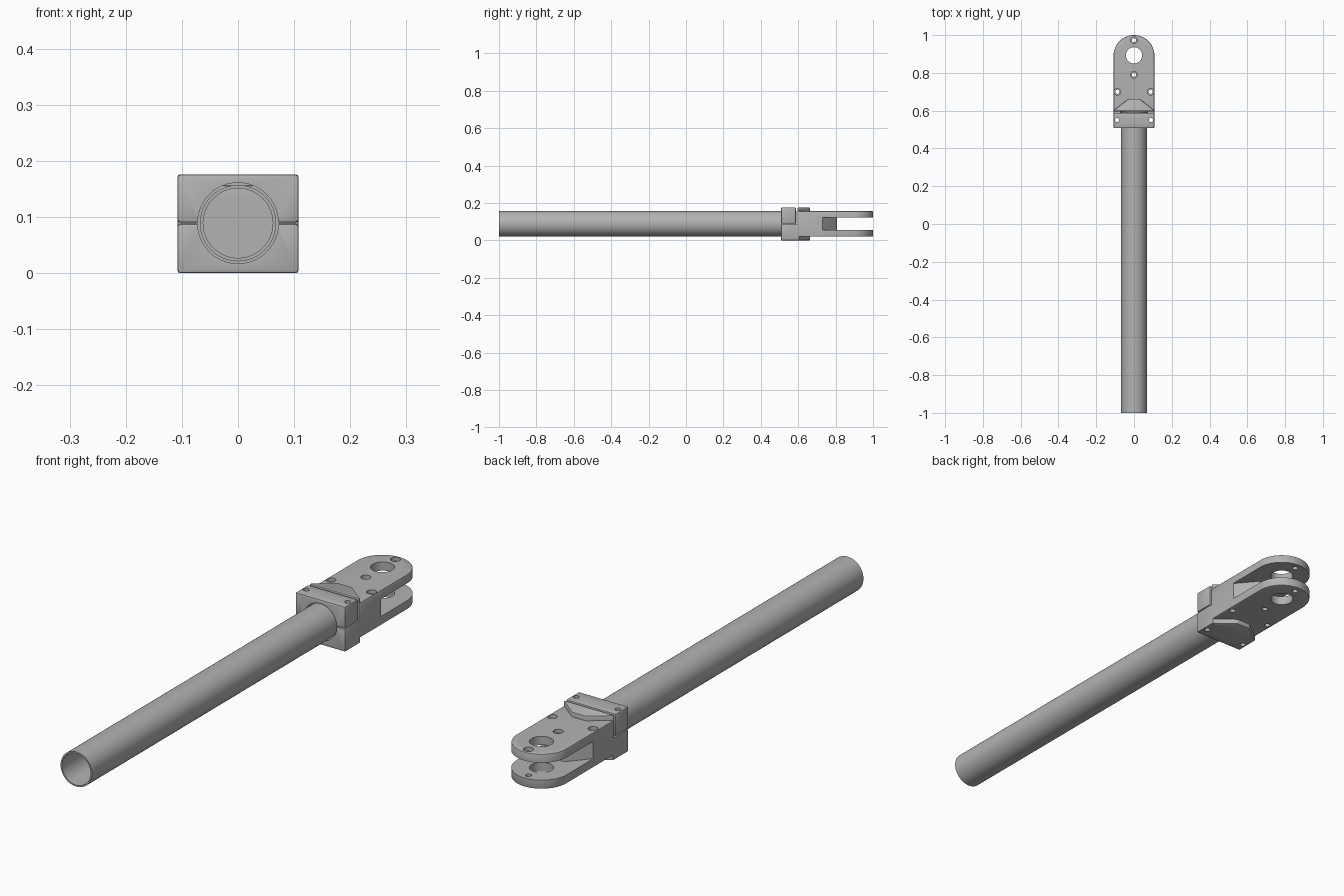
import bpy, bmesh
from math import pi, sin, cos

cube = bpy.data.objects.get("Cube")
if cube:
    bpy.data.objects.remove(cube)

mat = bpy.data.materials.new("machined grey")
mat.use_nodes = True
GREY = (0.45, 0.45, 0.45, 1)
mat.diffuse_color = GREY
mat.node_tree.nodes["Principled BSDF"].inputs["Base Color"].default_value = GREY

AXIS_Z = 0.089   # height of the tube axis and clamp split
HALF = 0.108     # half width of clamp and fork


def prism(name, outline, z0, z1, bevel=0.0):
    """Extrude an xy outline from z0 to z1, with optional rounded edges."""
    bm = bmesh.new()
    face = bm.faces.new([bm.verts.new((x, y, z0)) for x, y in outline])
    top = bmesh.ops.extrude_face_region(bm, geom=[face])["geom"]
    bmesh.ops.translate(bm, vec=(0, 0, z1 - z0),
                        verts=[v for v in top if isinstance(v, bmesh.types.BMVert)])
    bmesh.ops.recalc_face_normals(bm, faces=bm.faces)
    if bevel:
        sharp = [e for e in bm.edges if e.calc_face_angle() > 0.5]
        bmesh.ops.bevel(bm, geom=sharp, offset=bevel, segments=2,
                        profile=0.5, affect='EDGES')
    mesh = bpy.data.meshes.new(name)
    bm.to_mesh(mesh)
    bm.free()
    mesh.materials.append(mat)
    obj = bpy.data.objects.new(name, mesh)
    bpy.context.collection.objects.link(obj)
    return obj


def box(name, x, y0, y1, z0, z1, bevel=0.0):
    return prism(name, [(-x, y0), (x, y0), (x, y1), (-x, y1)], z0, z1, bevel)


def circle(r, x=0, y=0, n=32):
    return [(x + r * cos(2 * pi * i / n), y + r * sin(2 * pi * i / n)) for i in range(n)]


def drum_y(name, r, y0, y1):
    """Solid cylinder lying along y on the tube axis."""
    obj = prism(name, circle(r, n=48), -y1, -y0)
    obj.rotation_euler.x = pi / 2
    obj.location.z = AXIS_Z
    return obj


def combine(obj, other, op='DIFFERENCE'):
    bpy.context.view_layer.objects.active = obj
    mod = obj.modifiers.new("combine", 'BOOLEAN')
    mod.operation, mod.object, mod.solver = op, other, 'EXACT'
    bpy.ops.object.modifier_apply(modifier=mod.name)
    bpy.data.objects.remove(other)


def drill(obj, x, y, r, z0=-0.1, z1=0.3):
    combine(obj, prism("drill", circle(r, x, y), z0, z1))


# Hollow tube
tube = drum_y("tube", 0.068, -1.0, 0.592)
combine(tube, drum_y("tube_bore", 0.062, -1.1, 0.7))

# Fork body with rounded end
arc_y = 1.0 - HALF
arc = [(HALF * cos(pi * i / 32), arc_y + HALF * sin(pi * i / 32)) for i in range(33)]
fork = prism("fork_and_lower_clamp", [(-HALF, 0.595), (HALF, 0.595)] + arc,
             0.02, 0.157, 0.005)

# Slot between the prongs, with a tapered nose at its root
slot = [(-0.12, 0.72), (-0.1, 0.735), (-0.045, 0.8), (-0.03, 0.808)]
slot += [(-x, y) for x, y in reversed(slot)] + [(0.12, 1.1), (-0.12, 1.1)]
combine(fork, prism("slot", slot, 0.055, 0.123))

# Lower clamp half and the raised tapered pads above and below
combine(fork, box("clamp_half", HALF, 0.508, 0.605, 0, AXIS_Z - 0.001, 0.005), 'UNION')
for z0, z1, wide, y0 in ((0.0, 0.05, 0.107, 0.56), (0.13, 0.176, 0.107, 0.597)):
    pad = [(-wide, y0), (wide, y0), (wide, 0.602), (0.03, 0.662),
           (-0.03, 0.662), (-wide, 0.602)]
    combine(fork, prism("pad", pad, z0, z1, 0.004), 'UNION')
combine(fork, drum_y("bore", 0.072, 0.4, 0.595))

# Upper clamp cap
cap = box("clamp_cap", HALF, 0.508, 0.588, AXIS_Z + 0.001, 0.176, 0.005)
combine(cap, drum_y("cap_bore", 0.072, 0.4, 0.7))

# Bolt holes and the large pin eye
for x in (-0.09, 0.09):
    for part in (fork, cap):
        drill(part, x, 0.55, 0.011)
for x, y in ((-0.088, 0.7), (0.088, 0.7), (0, 0.79), (0, 0.973)):
    drill(fork, x, y, 0.011)
    drill(fork, x, y, 0.018, 0.142, 0.3)
drill(fork, 0, 0.893, 0.043)

# Smooth curved walls, keep machined edges crisp
for obj in (tube, fork, cap):
    bpy.ops.object.select_all(action='DESELECT')
    obj.select_set(True)
    bpy.context.view_layer.objects.active = obj
    bpy.ops.object.shade_smooth_by_angle(angle=0.6)
